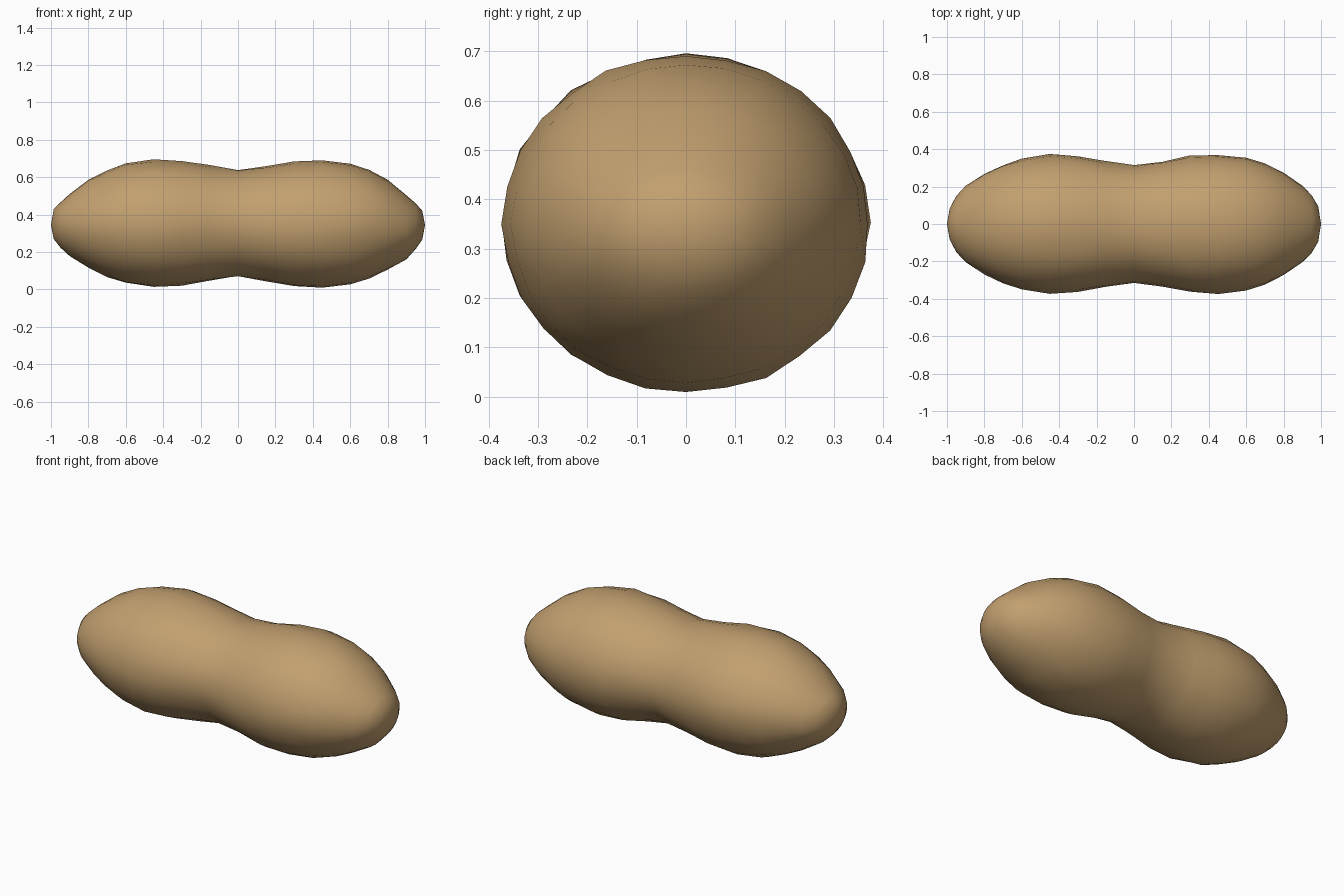
import bpy, bmesh, math, random

if "Cube" in bpy.data.objects:
    bpy.data.objects.remove(bpy.data.objects["Cube"])

random.seed(4)
SIDES = 28

# peanut profile: x, half width (y), bottom z, top z
PROFILE = [
    (-0.985, 0.085, 0.27, 0.43), (-0.95, 0.15, 0.225, 0.465), (-0.90, 0.205, 0.18, 0.51),
    (-0.80, 0.268, 0.115, 0.588), (-0.70, 0.315, 0.068, 0.636), (-0.60, 0.347, 0.034, 0.672),
    (-0.45, 0.371, 0.013, 0.693), (-0.30, 0.361, 0.021, 0.686), (-0.15, 0.334, 0.045, 0.663),
    (0.0, 0.314, 0.066, 0.642), (0.15, 0.334, 0.045, 0.657), (0.30, 0.364, 0.016, 0.682),
    (0.45, 0.371, 0.007, 0.692), (0.60, 0.353, 0.027, 0.672), (0.70, 0.322, 0.06, 0.638),
    (0.80, 0.275, 0.104, 0.585), (0.90, 0.205, 0.162, 0.505), (0.95, 0.155, 0.215, 0.46),
    (0.985, 0.095, 0.265, 0.42),
]

bm = bmesh.new()
rings = []
for x, w, lo, hi in PROFILE:
    ring = []
    for i in range(SIDES):
        a = 2 * math.pi * i / SIDES
        k = 1 + random.uniform(-0.01, 0.01)          # slightly lumpy shell
        z = (lo + hi) / 2 + (hi - lo) / 2 * math.sin(a) * k
        ring.append(bm.verts.new((x, w * math.cos(a) * k, max(0, z))))
    rings.append(ring)
for r, s in zip(rings, rings[1:]):
    for i in range(SIDES):
        j = (i + 1) % SIDES
        bm.faces.new((r[i], r[j], s[j], s[i]))

# rounded tips
for ring, x in ((rings[0], -1), (rings[-1], 1)):
    tip = bm.verts.new((x, 0, 0.345))
    for i in range(SIDES):
        bm.faces.new((ring[i], ring[(i + 1) % SIDES], tip))

# shallow pinch at the top and bottom of the waist
for i, depth in ((SIDES // 4, -0.006), (3 * SIDES // 4, 0.006)):
    rings[9][i].co.z += depth

bmesh.ops.recalc_face_normals(bm, faces=bm.faces)
for f in bm.faces:
    f.smooth = True
mesh = bpy.data.meshes.new("peanut_shell")
bm.to_mesh(mesh)
bm.free()

tan = bpy.data.materials.new("tan shell")
tan.diffuse_color = (0.54, 0.35, 0.16, 1)
tan.use_nodes = True
tan.node_tree.nodes["Principled BSDF"].inputs["Base Color"].default_value = tan.diffuse_color
mesh.materials.append(tan)
shell = bpy.data.objects.new("peanut_shell", mesh)
bpy.context.collection.objects.link(shell)
